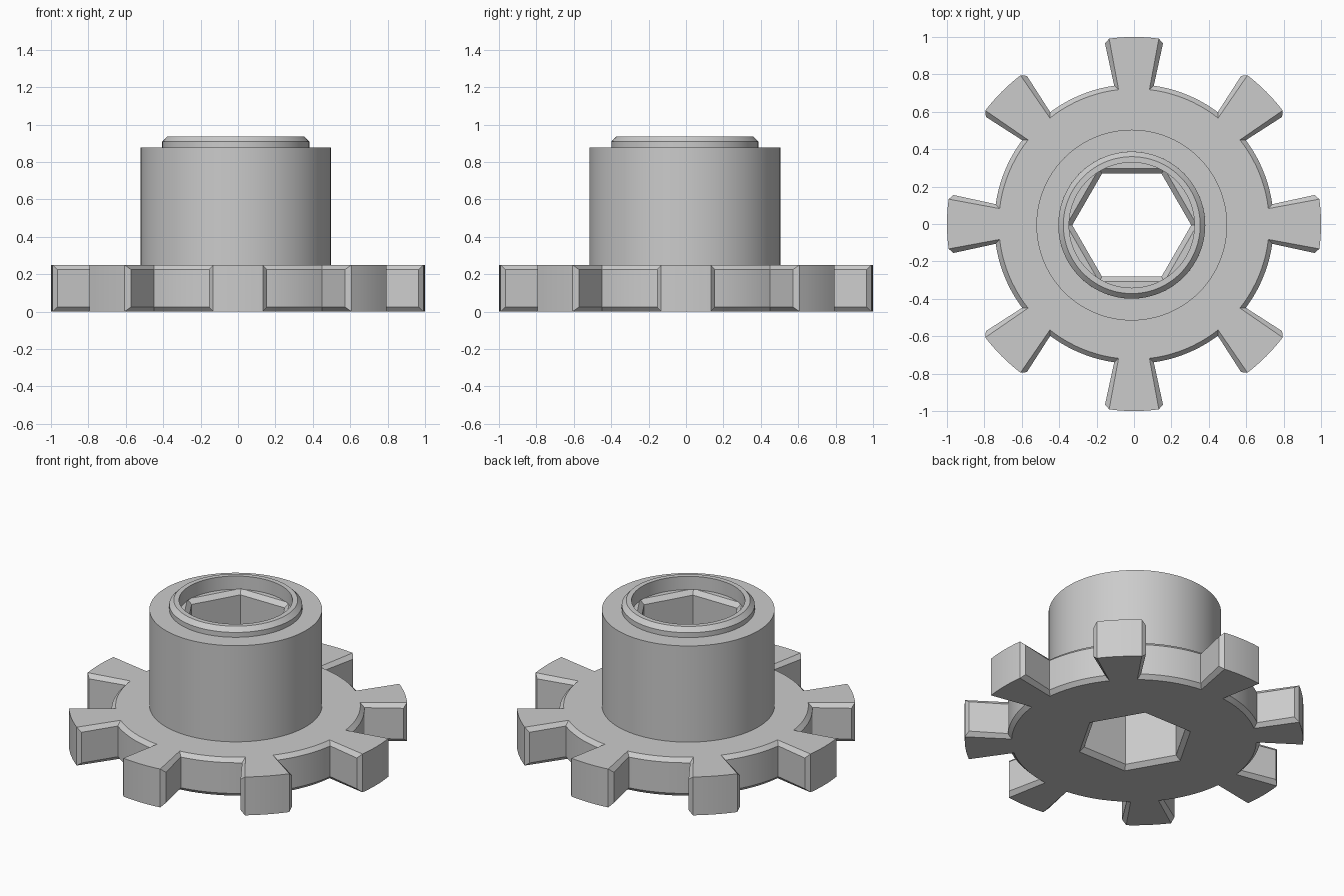
import bpy
import bmesh
from math import sin, cos, pi, radians, atan2, hypot

if "Cube" in bpy.data.objects:
    bpy.data.objects.remove(bpy.data.objects["Cube"])

TEETH = 8
FLANGE_Z = 0.25
CHAMFER = 0.025
HUB_X, HUB_Y = -0.012, -0.006

grey = bpy.data.materials.new("plain grey")
grey.use_nodes = True
colour = (0.6, 0.6, 0.6, 1)
grey.diffuse_color = colour
grey.node_tree.nodes["Principled BSDF"].inputs["Base Color"].default_value = colour


def make_object(name, bm, x=0, y=0):
    bmesh.ops.remove_doubles(bm, verts=bm.verts, dist=1e-5)
    bmesh.ops.recalc_face_normals(bm, faces=bm.faces)
    mesh = bpy.data.meshes.new(name)
    bm.to_mesh(mesh)
    bm.free()
    mesh.materials.append(grey)
    obj = bpy.data.objects.new(name, mesh)
    obj.location = (x, y, 0)
    bpy.context.collection.objects.link(obj)
    return obj


def stack(loops):
    """Closed solid through a stack of (points, z) outlines."""
    bm = bmesh.new()
    rings = [[bm.verts.new((x, y, z)) for x, y in pts] for pts, z in loops]
    for low, high in zip(rings, rings[1:]):
        for i in range(len(low)):
            j = (i + 1) % len(low)
            bm.faces.new((low[i], low[j], high[j], high[i]))
    bm.faces.new(rings[0][::-1])
    bm.faces.new(rings[-1])
    return bm


def circle(r, n):
    return [(r * cos(2 * pi * i / n), r * sin(2 * pi * i / n)) for i in range(n)]


def flange_outline(root_r, root_half, side):
    """Outline of all teeth; side is the widest point of a tooth flank."""
    tip = (hypot(1, 0), atan2(0.133, 0.991))
    flank = (hypot(*side), atan2(side[1], side[0]))
    root = atan2(root_half, root_r)
    pitch = 2 * pi / TEETH
    half = [(root_r, root), flank]
    tip_arc = [(1, tip[1] * k / 3) for k in range(-3, 4)]
    gap = [(root_r, root + (pitch - 2 * root) * k / 10) for k in range(1, 10)]
    tooth = [(r, -a) for r, a in half] + tip_arc + half[::-1] + gap
    return [(r * cos(a + t * pitch), r * sin(a + t * pitch))
            for t in range(TEETH) for r, a in tooth]


def cut(obj, cutter):
    mod = obj.modifiers.new("hex_bore", 'BOOLEAN')
    mod.operation = 'DIFFERENCE'
    mod.solver = 'EXACT'
    mod.object = cutter
    bpy.ops.object.select_all(action='DESELECT')
    obj.select_set(True)
    bpy.context.view_layer.objects.active = obj
    bpy.ops.object.modifier_apply(modifier=mod.name)
    bpy.ops.object.shade_smooth_by_angle(angle=radians(25))


# Toothed flange, with chamfers all round each gap
wide = flange_outline(0.747, 0.107, (0.965, 0.155))
narrow = flange_outline(0.723, 0.083, (0.991, 0.133))
flange = make_object("toothed_flange", stack([
    (narrow, 0), (wide, CHAMFER),
    (wide, FLANGE_Z - CHAMFER), (narrow, FLANGE_Z)]))

# Hub barrel with a chamfered collar and a round recess
LEDGE = 0.85
profile = [(0.51, FLANGE_Z), (0.51, 0.877), (0.393, 0.877), (0.393, 0.909),
           (0.366, 0.937), (0.335, 0.937), (0.335, LEDGE)]
hub = make_object("hub_barrel", stack([(circle(r, 96), z) for r, z in profile]),
                  HUB_X, HUB_Y)

# Hexagonal through-bore, chamfered at both ends
HEX = 0.318
lip = 0.031
over = 0.002
cutter = make_object("hex_cutter", stack([
    (circle(HEX + lip * 1.08, 6), -over), (circle(HEX, 6), 0.027),
    (circle(HEX, 6), LEDGE - 0.027), (circle(HEX + lip * 1.08, 6), LEDGE + over)]),
    HUB_X, HUB_Y)
cutter.hide_render = True
bpy.context.view_layer.update()
cut(flange, cutter)
cut(hub, cutter)
bpy.data.objects.remove(cutter)
